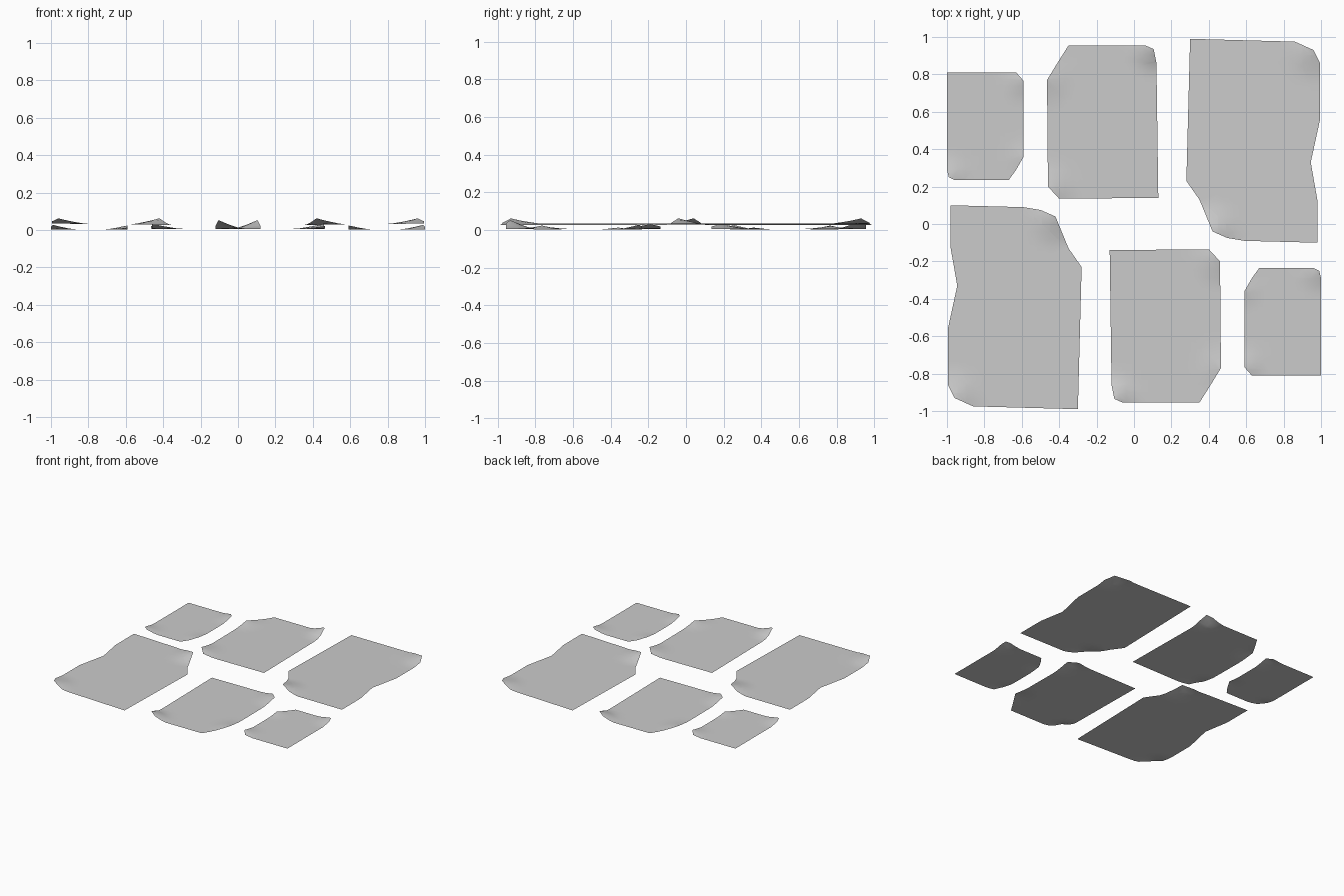
import bpy, bmesh, math
from mathutils import Vector

cube = bpy.data.objects.get("Cube")
if cube:
    bpy.data.objects.remove(cube)

stone = bpy.data.materials.new("stone_grey")
stone.use_nodes = True
GREY = (0.6, 0.6, 0.6, 1)
stone.diffuse_color = GREY
stone.node_tree.nodes["Principled BSDF"].inputs["Base Color"].default_value = GREY


def slab(name, outline, base, tilt, curls, turn):
    """Thin sheet cut to an outline, with raised corners (x, y, rise, radius)."""
    bm = bmesh.new()
    bm.faces.new([bm.verts.new((x, y, 0)) for x, y in outline])
    bmesh.ops.triangulate(bm, faces=bm.faces[:])
    # Grid cuts give the sheet enough detail to bend
    for axis in (Vector((1, 0, 0)), Vector((0, 1, 0))):
        for i in range(-24, 25):
            bmesh.ops.bisect_plane(bm, geom=bm.verts[:] + bm.edges[:] + bm.faces[:],
                                   plane_co=axis * (i * 0.041), plane_no=axis)
    mid = sum(x for x, y in outline) / len(outline)
    for v in bm.verts:
        z = base + tilt * (v.co.x - mid)
        for x, y, rise, radius in curls:
            d = math.hypot(v.co.x - x, v.co.y - y)
            z += rise * max(0, 1 - d / radius) ** 1.3
        v.co.z = z
        if turn:
            v.co.x, v.co.y = -v.co.x, -v.co.y
    bmesh.ops.recalc_face_normals(bm, faces=bm.faces[:])
    if sum(f.normal.z for f in bm.faces) < 0:
        bmesh.ops.reverse_faces(bm, faces=bm.faces[:])
    mesh = bpy.data.meshes.new(name)
    bm.to_mesh(mesh)
    bm.free()
    mesh.materials.append(stone)
    for p in mesh.polygons:
        p.use_smooth = True
    bpy.context.collection.objects.link(bpy.data.objects.new(name, mesh))


# Outline, base height, sideways tilt, curled corners
SLABS = {
    "large_slab": (
        [(-0.98, 0.10), (-0.59, 0.09), (-0.5, 0.075), (-0.42, 0.04), (-0.35, -0.13),
         (-0.28, -0.23), (-0.3, -0.99), (-0.86, -0.975), (-0.96, -0.93), (-0.995, -0.86),
         (-0.995, -0.56), (-0.945, -0.33), (-0.98, -0.13)],
        0.031, -0.012, [(-0.96, -0.93, 0.028, 0.16), (-0.42, 0.04, 0.035, 0.16)]),
    "medium_slab": (
        [(-0.13, -0.14), (0.40, -0.135), (0.46, -0.2), (0.465, -0.77), (0.41, -0.86),
         (0.35, -0.955), (-0.06, -0.955), (-0.105, -0.935), (-0.12, -0.86)],
        0.006, 0, [(-0.11, -0.94, 0.05, 0.14), (0.46, -0.18, 0.028, 0.16),
                   (0.465, -0.77, 0.015, 0.14)]),
    "small_slab": (
        [(0.59, -0.36), (0.63, -0.29), (0.67, -0.235), (0.96, -0.235), (0.99, -0.25),
         (1.0, -0.29), (1.0, -0.81), (0.63, -0.81), (0.59, -0.765)],
        0.003, 0, [(0.99, -0.25, 0.025, 0.12), (0.59, -0.77, 0.022, 0.12),
                   (0.59, -0.36, 0.01, 0.1)]),
}

# Each slab has a twin turned half a circle about the centre
for name, (outline, base, tilt, curls) in SLABS.items():
    slab("front_" + name, outline, base, tilt, curls, False)
    slab("back_" + name, outline, base, tilt, curls, True)
